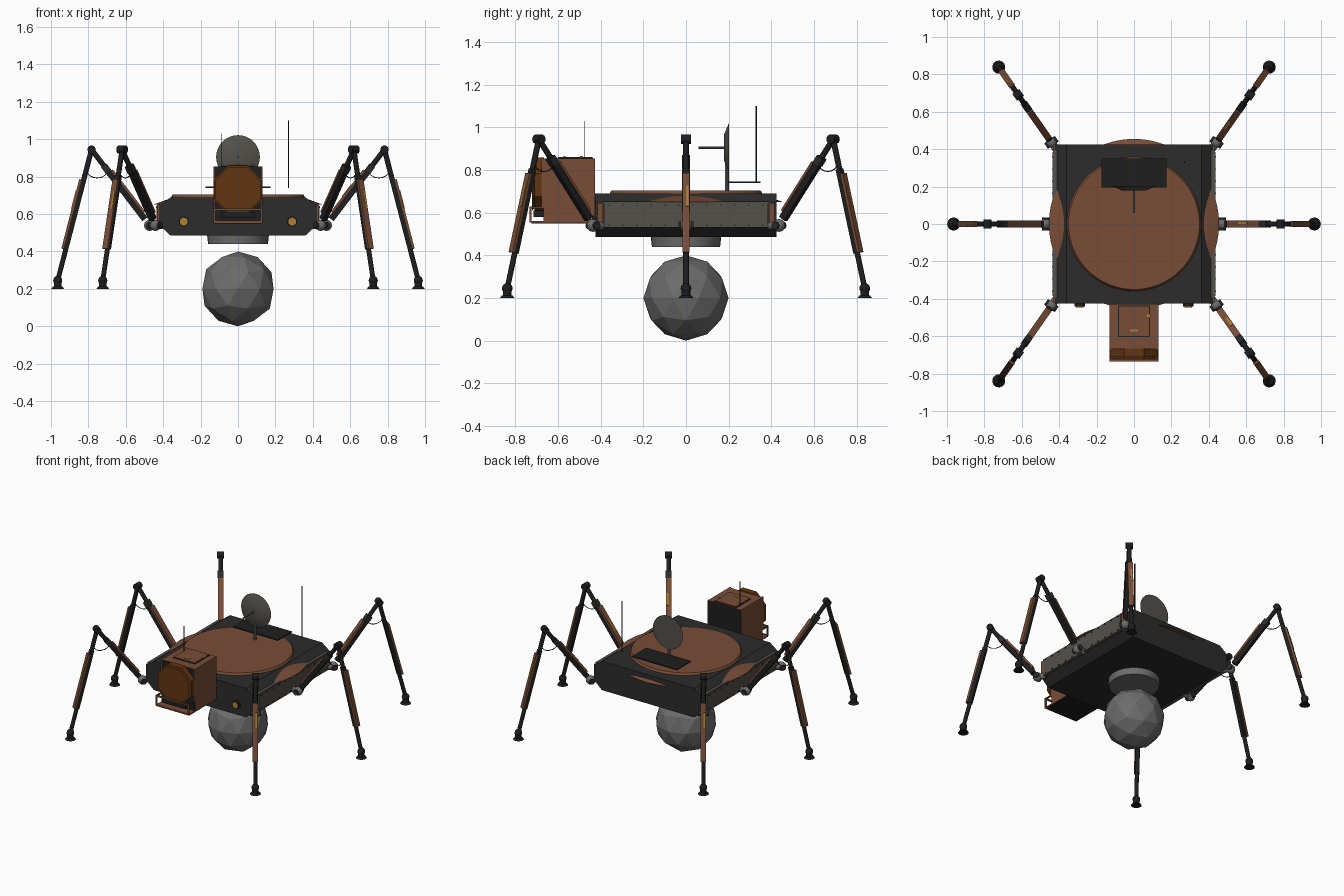
import bpy, bmesh
from math import radians, atan2, hypot, pi, sin, cos
from mathutils import Matrix, Vector

cube = bpy.data.objects.get("Cube")
if cube:
    bpy.data.objects.remove(cube, do_unlink=True)


def material(name, r, g, b):
    m = bpy.data.materials.new(name)
    m.use_nodes = True
    m.diffuse_color = (r, g, b, 1)
    m.node_tree.nodes["Principled BSDF"].inputs["Base Color"].default_value = (r, g, b, 1)
    return m


BROWN = material("rust brown", 0.19, 0.075, 0.038)
ORANGE = material("dark amber", 0.12, 0.036, 0.006)
DARK = material("charcoal", 0.025, 0.025, 0.025)
BLACK = material("black", 0.013, 0.013, 0.013)
PANEL = material("olive grey", 0.085, 0.082, 0.07)
GREY = material("steel grey", 0.15, 0.15, 0.15)
YELLOW = material("signal yellow", 0.42, 0.22, 0.03)

T = Matrix.Translation
TURN_X = Matrix.Rotation(pi / 2, 4, 'X')   # cylinder axis along y
TURN_Y = Matrix.Rotation(pi / 2, 4, 'Y')   # cylinder axis along x


def finish(name, bm, mats, smooth=False):
    mesh = bpy.data.meshes.new(name)
    bmesh.ops.recalc_face_normals(bm, faces=bm.faces)
    bm.to_mesh(mesh)
    bm.free()
    for m in mats:
        mesh.materials.append(m)
    ob = bpy.data.objects.new(name, mesh)
    bpy.context.collection.objects.link(ob)
    if smooth:
        bpy.ops.object.select_all(action='DESELECT')
        ob.select_set(True)
        bpy.context.view_layer.objects.active = ob
        bpy.ops.object.shade_smooth_by_angle(angle=radians(35))
    return ob


def box(name, mat, centre, size, frame=Matrix()):
    bm = bmesh.new()
    bmesh.ops.create_cube(bm, size=1, matrix=frame @ T(centre) @ Matrix.Diagonal((*size, 1)))
    return finish(name, bm, [mat])


def cone(name, mat, centre, r1, r2, depth, turn=Matrix(), frame=Matrix(), sides=16):
    bm = bmesh.new()
    bmesh.ops.create_cone(bm, cap_ends=True, segments=sides, radius1=r1, radius2=r2,
                          depth=depth, matrix=frame @ T(centre) @ turn)
    return finish(name, bm, [mat], sides > 8)


def ball(name, mat, centre, r, frame=Matrix()):
    bm = bmesh.new()
    bmesh.ops.create_uvsphere(bm, u_segments=14, v_segments=8, radius=r, matrix=frame @ T(centre))
    return finish(name, bm, [mat], True)


def prism(name, mat, profile, y0, y1):
    """Extrude an x-z profile along y."""
    bm = bmesh.new()
    face = bm.faces.new([bm.verts.new((x, y0, z)) for x, z in profile])
    out = bmesh.ops.extrude_face_region(bm, geom=[face])["geom"]
    bmesh.ops.translate(bm, vec=(0, y1 - y0, 0),
                        verts=[v for v in out if isinstance(v, bmesh.types.BMVert)])
    return finish(name, bm, [mat])


# Hull with bevelled long edges
half = [(0.36, 0.485), (0.42, 0.54), (0.42, 0.645), (0.36, 0.69)]
prism("hull", DARK, half + [(-x, z) for x, z in reversed(half)], -0.425, 0.425)
cone("deck_dome", BROWN, (0, 0, 0.667), 0.455, 0.362, 0.034, sides=64)
cone("deck_cap", BROWN, (0, 0, 0.694), 0.362, 0.35, 0.02, sides=64)
cone("turret_ring", GREY, (0, 0, 0.4625), 0.16, 0.165, 0.045, sides=32)

# Faceted sphere below the hull
bm = bmesh.new()
bmesh.ops.create_icosphere(bm, subdivisions=2, radius=0.2, matrix=T((0, 0, 0.2)))
finish("lower_sphere", bm, [GREY])

for s, side in ((1, "left"), (-1, "right")):
    # Side armour with rivets
    box(side + "_side_panel", PANEL, (s * 0.425, 0, 0.588), (0.02, 0.77, 0.115))
    box(side + "_panel_lip", PANEL, (s * 0.418, 0, 0.648), (0.026, 0.79, 0.008))
    bm = bmesh.new()
    for i in range(12):
        for z in (0.54, 0.636):
            bmesh.ops.create_cube(bm, size=0.007, matrix=T((s * 0.436, -0.36 + i * 0.72 / 11, z)))
    finish(side + "_rivets", bm, [DARK])
    for y in (-0.402, 0.402):
        box(side + "_corner_trim", BROWN, (s * 0.424, y, 0.59), (0.014, 0.025, 0.11))
    # Headlights
    cone(side + "_lamp_housing", BLACK, (s * 0.29, -0.432, 0.56), 0.027, 0.027, 0.02, TURN_X)
    cone(side + "_lamp", YELLOW, (s * 0.29, -0.443, 0.56), 0.021, 0.021, 0.006, TURN_X)

# Head box: black front and back faces, brown elsewhere
head = box("head", BROWN, (0, -0.548, 0.705), (0.26, 0.24, 0.3))
head.data.materials.append(BLACK)
for p in head.data.polygons:
    if abs(p.normal.y) > 0.9 or p.normal.z < -0.9:
        p.material_index = 1
EYE = TURN_X @ Matrix.Rotation(pi / 8, 4, 'Z')
cone("eye_surround", ORANGE, (0, -0.688, 0.73), 0.14, 0.14, 0.045, EYE, sides=8)
cone("eye_lens", ORANGE, (0, -0.716, 0.73), 0.13, 0.118, 0.012, EYE @ Matrix.Rotation(pi, 4, 'X'), sides=8)
box("head_tray", BROWN, (0, -0.59, 0.557), (0.26, 0.28, 0.008))
box("tray_underside", BLACK, (0, -0.59, 0.551), (0.25, 0.27, 0.005))
box("tray_slot", BLACK, (0, -0.69, 0.595), (0.18, 0.05, 0.03))
for z in (0.56, 0.625):
    box("tray_rail", BROWN, (0, -0.73, z), (0.26, 0.01, 0.01))
for s in (-1, 1):
    box("tray_post", BROWN, (s * 0.125, -0.73, 0.592), (0.01, 0.01, 0.07))
    box("tray_bracket", ORANGE, (s * 0.125, -0.697, 0.625), (0.008, 0.06, 0.01))
    box("head_frame", BROWN, (s * 0.126, -0.671, 0.74), (0.008, 0.012, 0.23))
box("neck", DARK, (0, -0.425, 0.64), (0.16, 0.03, 0.1))

# Head hatch and markings
box("hatch_seam", BLACK, (0, -0.52, 0.856), (0.172, 0.167, 0.004))
box("hatch", BROWN, (0, -0.52, 0.859), (0.163, 0.158, 0.006))
box("hatch_mark", YELLOW, (0, -0.57, 0.863), (0.045, 0.01, 0.004))
box("hatch_latch", YELLOW, (0.078, -0.49, 0.863), (0.018, 0.014, 0.004))
cone("head_aerial", DARK, (-0.09, -0.475, 0.94), 0.002, 0.002, 0.18, sides=6)

# Dish, feed rod, rear panel and aerial
cone("dish", PANEL, (0, 0.19, 0.905), 0.117, 0.06, 0.024, TURN_X, sides=32)
cone("dish_feed", GREY, (0, 0.12, 0.905), 0.006, 0.006, 0.125, TURN_X, sides=8)
cone("dish_mast", GREY, (0, 0.192, 0.76), 0.01, 0.01, 0.14, sides=10)
box("rear_panel", BLACK, (0, 0.273, 0.743), (0.35, 0.155, 0.008))
cone("rear_aerial", BLACK, (0.27, 0.33, 0.92), 0.004, 0.004, 0.36, sides=8)

# Legs: built in a frame with x outward, y across, z up
HIP, KNEE, ANKLE = Vector((0.02, 0, 0.54)), Vector((0.33, 0, 0.945)), Vector((0.511, 0, 0.245))


def beam_frame(a, b):
    d = b - a
    return T(a) @ Matrix.Rotation(atan2(d.x, d.z), 4, 'Y'), d.length


def leg(name, x, y, angle):
    base = T((x, y, 0)) @ Matrix.Rotation(angle, 4, 'Z')
    # Hip
    ball(name + "_hip", GREY, HIP, 0.03, base)
    cone(name + "_hip_axle", GREY, HIP - Vector((0.02, 0, 0)), 0.02, 0.02, 0.07, TURN_Y, base)
    cone(name + "_hip_pin", DARK, HIP, 0.018, 0.018, 0.07, TURN_X, base)
    # Upper leg
    f, n = beam_frame(HIP, KNEE)
    f = base @ f
    box(name + "_thigh", BLACK, (0, 0, n * 0.4), (0.034, 0.03, n * 0.64), f)
    cone(name + "_thigh_rod", BLACK, (0, 0, n * 0.82), 0.014, 0.014, n * 0.36, frame=f)
    box(name + "_thigh_cover", BROWN, (-0.02, 0, n * 0.42), (0.012, 0.036, n * 0.56), f)
    box(name + "_thigh_collar", DARK, (0, 0, n * 0.75), (0.036, 0.038, 0.04), f)
    if x > 0:
        box(name + "_thigh_mark", YELLOW, (-0.027, 0.006, n * 0.42), (0.004, 0.012, 0.08), f)
    # Knee
    cone(name + "_knee", BLACK, KNEE, 0.022, 0.022, 0.046, TURN_X, base)
    # Lower leg
    f, n = beam_frame(ANKLE, KNEE)
    f = base @ f
    cone(name + "_shin_rod", BLACK, (0, 0, n * 0.5), 0.013, 0.014, n, frame=f)
    box(name + "_shin", BLACK, (0, 0, n * 0.52), (0.026, 0.028, n * 0.56), f)
    box(name + "_shin_cover", BROWN, (0.018, 0, n * 0.5), (0.012, 0.034, n * 0.53), f)
    box(name + "_shin_mark", YELLOW, (0.025, 0.006, n * 0.61), (0.004, 0.01, 0.1), f)
    # Foot
    ball(name + "_ankle", BLACK, ANKLE, 0.025, base)
    cone(name + "_foot_stem", BLACK, (0.511, 0, 0.224), 0.021, 0.021, 0.03, frame=base)
    cone(name + "_foot_pad", BLACK, (0.511, 0, 0.206), 0.035, 0.025, 0.012, frame=base)
    # Slack hose below the knee
    cu = bpy.data.curves.new(name + "_hose", 'CURVE')
    cu.dimensions = '3D'
    cu.bevel_depth = 0.0025
    cu.bevel_resolution = 1
    sp = cu.splines.new('POLY')
    sp.points.add(8)
    for i, p in enumerate(sp.points):
        a = pi * i / 8
        p.co = (0.3 - 0.057 * cos(a), 0, 0.838 - 0.045 * sin(a), 1)
    hose = bpy.data.objects.new(name + "_hose", cu)
    cu.materials.append(BLACK)
    hose.matrix_world = base
    bpy.context.collection.objects.link(hose)


SPLAY = radians(55)
for s, side in ((1, "left"), (-1, "right")):
    for row, yy in (("front", -1), ("middle", 0), ("rear", 1)):
        hx = 0.453 if yy == 0 else 0.43
        angle = atan2(yy * sin(SPLAY), s * cos(SPLAY)) if yy else (0 if s > 0 else pi)
        leg(f"{side}_{row}_leg", s * hx, yy * 0.42, angle)
